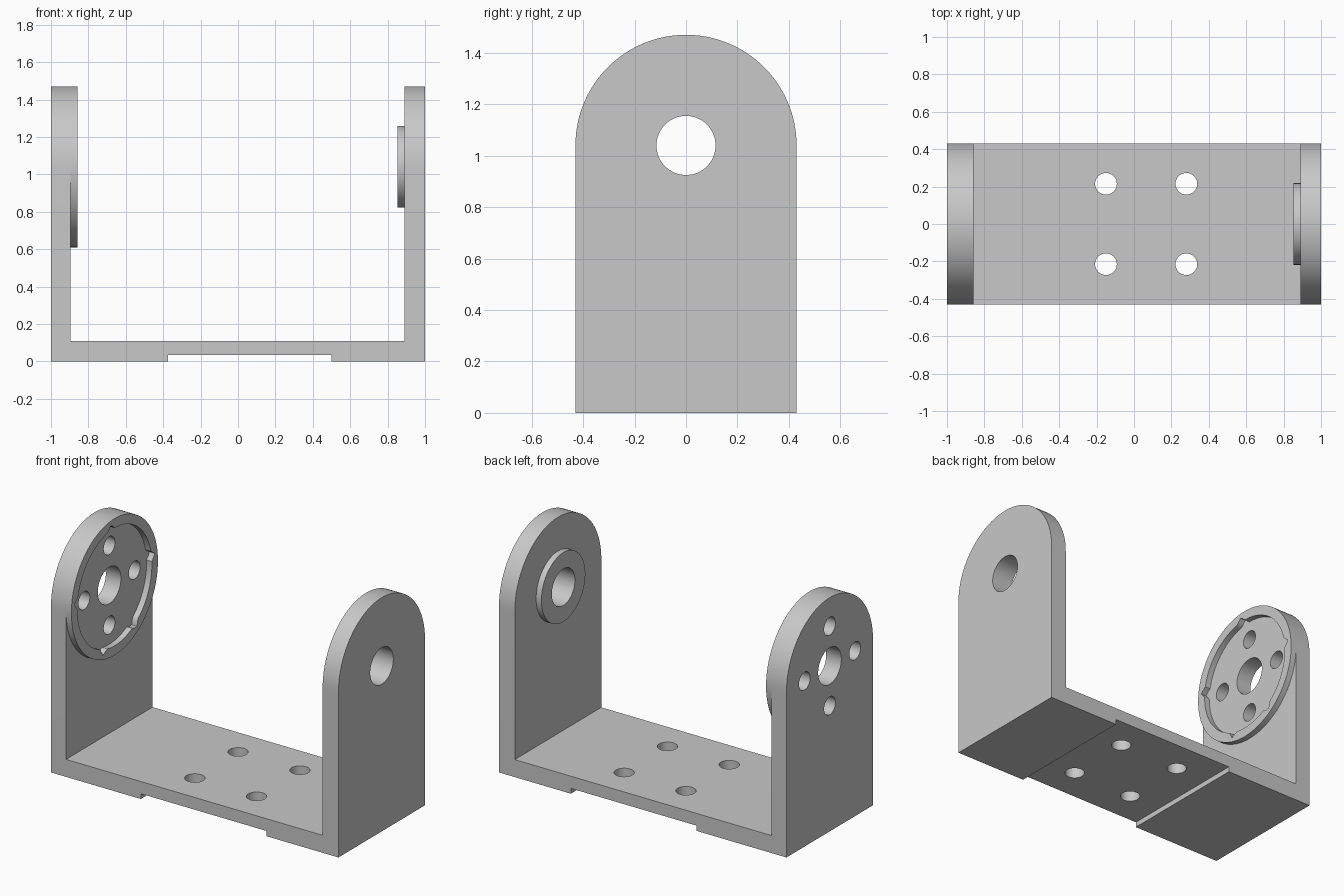
import bpy, bmesh, math
from mathutils import Vector

if "Cube" in bpy.data.objects:
    bpy.data.objects.remove(bpy.data.objects["Cube"])

HALF_Y, PIVOT_Z = 0.43, 1.04
grey = bpy.data.materials.new("plain_grey")
grey.diffuse_color = (0.58, 0.58, 0.58, 1)
grey.use_nodes = True
grey.node_tree.nodes["Principled BSDF"].inputs["Base Color"].default_value = grey.diffuse_color


def finish(name, bm):
    bmesh.ops.recalc_face_normals(bm, faces=bm.faces)
    me = bpy.data.meshes.new(name)
    bm.to_mesh(me)
    bm.free()
    me.materials.append(grey)
    ob = bpy.data.objects.new(name, me)
    bpy.context.collection.objects.link(ob)
    return ob


def prism(name, points, direction):
    """Extrude a closed outline of 3D points along a direction."""
    bm = bmesh.new()
    face = bm.faces.new([bm.verts.new(p) for p in points])
    ext = bmesh.ops.extrude_face_region(bm, geom=[face])
    moved = [g for g in ext["geom"] if isinstance(g, bmesh.types.BMVert)]
    bmesh.ops.translate(bm, verts=moved, vec=Vector(direction))
    return finish(name, bm)


def circle(r, axis, centre, n=48):
    pts = []
    for i in range(n):
        a = 2 * math.pi * i / n
        u, v = r * math.cos(a), r * math.sin(a)
        off = (0, u, v) if axis == "x" else (u, v, 0)
        pts.append(Vector(centre) + Vector(off))
    return pts


def boolean(target, tool, op):
    mod = target.modifiers.new("bool", "BOOLEAN")
    mod.operation, mod.object, mod.solver = op, tool, "EXACT"
    tool.hide_render = True
    activate(target)
    bpy.ops.object.modifier_apply(modifier=mod.name)
    bpy.data.objects.remove(tool)


def activate(ob):
    bpy.ops.object.select_all(action="DESELECT")
    ob.select_set(True)
    bpy.context.view_layer.objects.active = ob


def collar(name, x_back, x_front, r_out, inner, n=128):
    """Raised ring on an arm, open where it meets the arm."""
    bm = bmesh.new()
    loops = []
    for x, rad in ((x_back, lambda a: r_out), (x_front, lambda a: r_out),
                   (x_front, inner), (x_back, inner)):
        loop = []
        for i in range(n):
            a = 2 * math.pi * i / n
            r = rad(a)
            loop.append(bm.verts.new((x, r * math.cos(a), PIVOT_Z + r * math.sin(a))))
        loops.append(loop)
    for la, lb in zip(loops, loops[1:]):
        for i in range(n):
            j = (i + 1) % n
            bm.faces.new((la[i], la[j], lb[j], lb[i]))
    return finish(name, bm)


# U-shaped bracket with a shallow channel under the base
u_outline = [(-1, 0), (-0.375, 0), (-0.375, 0.033), (0.5, 0.033), (0.5, 0), (1, 0),
             (1, 1.6), (0.89, 1.6), (0.89, 0.11), (-0.895, 0.11), (-0.895, 1.6), (-1, 1.6)]
bracket = prism("bracket", [(x, -0.6, z) for x, z in u_outline], (0, 1.2, 0))

# Round off both arms with one arched envelope
arch = [(-1.2, -HALF_Y, -0.2), (-1.2, HALF_Y, -0.2)]
for i in range(65):
    a = math.pi * i / 64
    arch.append((-1.2, HALF_Y * math.cos(a), PIVOT_Z + HALF_Y * math.sin(a)))
boolean(bracket, prism("arch_envelope", arch, (2.4, 0, 0)), "INTERSECT")

# Pivot bore through both arms
boolean(bracket, prism("bore", circle(0.115, "x", (-1.2, 0, PIVOT_Z), 64), (2.4, 0, 0)),
        "DIFFERENCE")

# Four screw holes around the left bore
for y, z in ((0.25, 0), (-0.25, 0), (0, 0.25), (0, -0.25)):
    boolean(bracket, prism("screw_hole", circle(0.056, "x", (-1.2, y, PIVOT_Z + z)),
                           (0.6, 0, 0)), "DIFFERENCE")

# Four mounting holes in the base
for x in (-0.15, 0.28):
    for y in (-0.215, 0.215):
        boolean(bracket, prism("base_hole", circle(0.058, "z", (x, y, -0.2)), (0, 0, 0.5)),
                "DIFFERENCE")


# Left rim with small notches in its inner edge
def notched(a):
    r = 0.37
    for deg in (8, 95, 174, 253, 303):
        d = abs((math.degrees(a) - deg + 180) % 360 - 180)
        r = max(r, 0.405 - 0.007 * d)
    return r


rim = collar("left_rim", -0.895, -0.858, HALF_Y, notched)

# Right pivot boss
boss = collar("right_boss", 0.89, 0.853, 0.218, lambda a: 0.115, 64)

for ob in (bracket, rim, boss):
    activate(ob)
    bpy.ops.object.shade_smooth_by_angle(angle=math.radians(30))
